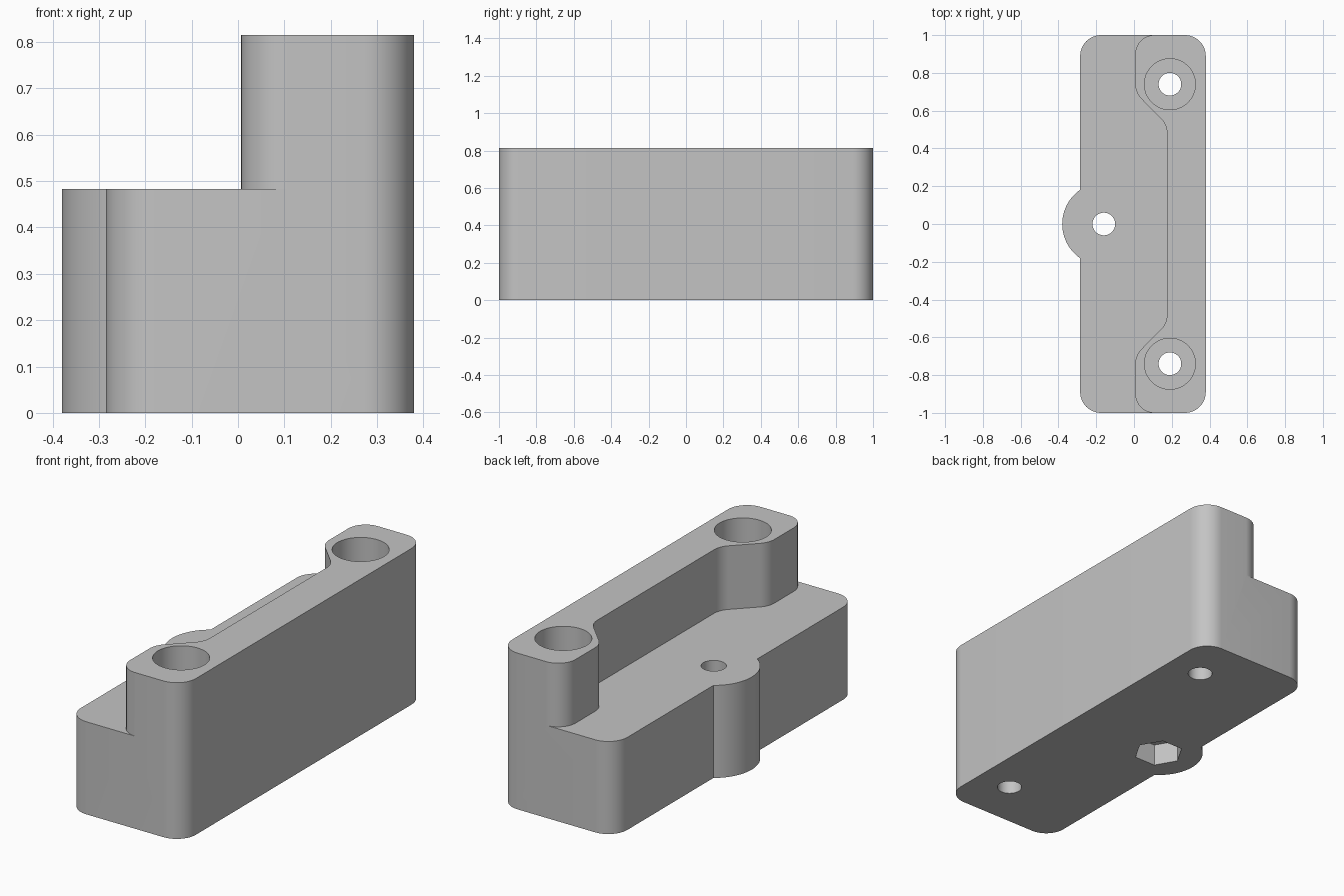
import bpy, bmesh
from math import pi, cos, sin, acos, radians, tan
from mathutils import Vector

cube = bpy.data.objects.get("Cube")
if cube:
    bpy.data.objects.remove(cube, do_unlink=True)

grey = bpy.data.materials.new("plain grey")
grey.use_nodes = True
colour = (0.55, 0.55, 0.55, 1)
grey.diffuse_color = colour
grey.node_tree.nodes["Principled BSDF"].inputs["Base Color"].default_value = colour

HEIGHT, STEP = 0.815, 0.483


def rounded(corners, steps=12):
    """Outline from (x, y, radius) corners, each filleted with an arc."""
    outline = []
    for i, (x, y, r) in enumerate(corners):
        p = Vector((x, y))
        if r == 0:
            outline.append(p)
            continue
        a = (Vector(corners[i - 1][:2]) - p).normalized()
        b = (Vector(corners[(i + 1) % len(corners)][:2]) - p).normalized()
        half = a.angle(b) / 2
        centre = p + (a + b).normalized() * (r / sin(half))
        start = p + a * (r / tan(half)) - centre
        sweep = (pi - 2 * half) * (1 if a.cross(b) < 0 else -1)
        for k in range(steps + 1):
            t = sweep * k / steps
            outline.append(centre + Vector((start.x * cos(t) - start.y * sin(t),
                                            start.x * sin(t) + start.y * cos(t))))
    return outline


def circle(x, y, r, sides=64):
    return [Vector((x + r * cos(2 * pi * k / sides), y + r * sin(2 * pi * k / sides)))
            for k in range(sides)]


def prism(name, outline, z0, z1):
    bm = bmesh.new()
    face = bm.faces.new([bm.verts.new((p.x, p.y, z0)) for p in outline])
    top = bmesh.ops.extrude_face_region(bm, geom=[face])["geom"]
    bmesh.ops.translate(bm, vec=(0, 0, z1 - z0),
                        verts=[v for v in top if isinstance(v, bmesh.types.BMVert)])
    bmesh.ops.recalc_face_normals(bm, faces=bm.faces)
    mesh = bpy.data.meshes.new(name)
    bm.to_mesh(mesh)
    bm.free()
    mesh.materials.append(grey)
    obj = bpy.data.objects.new(name, mesh)
    bpy.context.collection.objects.link(obj)
    return obj


def cut(target, name, outline, z0, z1):
    cutter = prism(name, outline, z0, z1)
    cutter.hide_render = True
    mod = target.modifiers.new(name, "BOOLEAN")
    mod.operation, mod.solver, mod.object = "DIFFERENCE", "EXACT", cutter
    bpy.ops.object.select_all(action="DESELECT")
    bpy.context.view_layer.objects.active = target
    target.select_set(True)
    bpy.ops.object.modifier_apply(modifier=mod.name)
    bpy.data.objects.remove(cutter, do_unlink=True)


# Block outline with a round boss on the right side
boss_x, boss_r, side = -0.16, 0.22, -0.285
edge = acos((side - boss_x) / boss_r)
boss = []
for k in range(25):
    t = edge + (2 * pi - 2 * edge) * k / 24
    boss.append((boss_x + boss_r * cos(t), boss_r * sin(t), 0))
body = prism("mounting_block", rounded(
    [(0.38, -1, 0.11), (0.38, 1, 0.11), (side, 1, 0.11)] + boss + [(side, -1, 0.11)]),
    0, HEIGHT)

# Lower step, leaving a narrow wall between two wide ends
half_edge = [(-1, -1.3, 0), (0.107, -1.3, 0), (0.107, -1, 0),
             (0.007, -1, 0.1), (0.007, -0.695, 0.11), (0.175, -0.525, 0.11)]
cut(body, "step_cutter", rounded(
    half_edge + [(x, -y, r) for x, y, r in reversed(half_edge)]), STEP, 1)

# Counterbored screw holes at both ends
for y in (-0.74, 0.74):
    cut(body, "counterbore_cutter", circle(0.19, y, 0.135), 0.4, 1)
    cut(body, "screw_hole_cutter", circle(0.19, y, 0.06, 48), -0.1, 0.6)

# Boss hole with a hexagonal nut pocket underneath
cut(body, "boss_hole_cutter", circle(boss_x, 0, 0.06, 48), -0.1, 1)
cut(body, "nut_pocket_cutter", circle(boss_x, 0, 0.122, 6), -0.1, 0.115)

bpy.ops.object.shade_smooth_by_angle(angle=radians(30))
